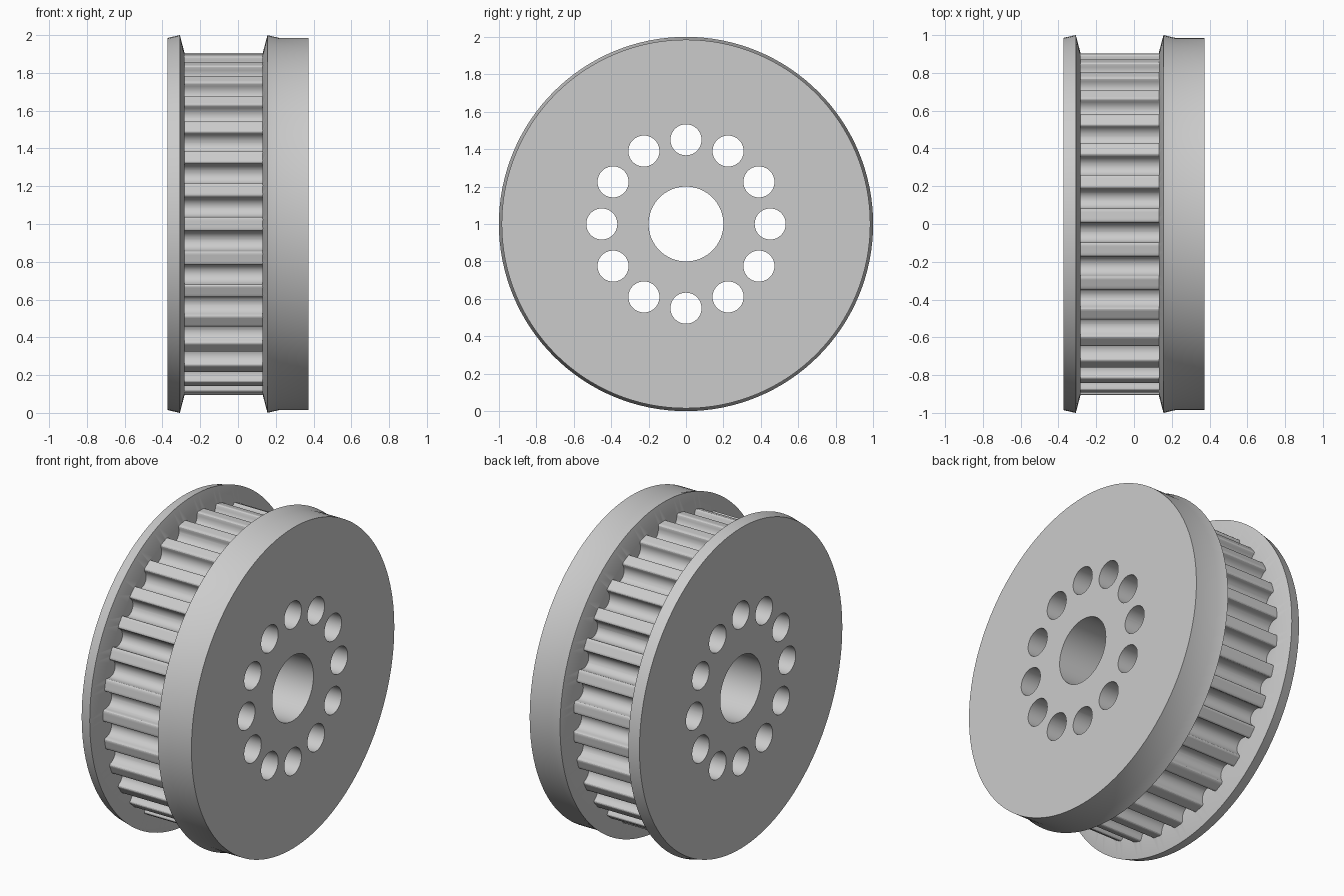
import bpy, bmesh, math
from math import sin, cos, pi

if "Cube" in bpy.data.objects:
    bpy.data.objects.remove(bpy.data.objects["Cube"])

TEETH = 31
TIP_R, DEPTH, GROOVE_R, ROUND_R = 0.905, 0.077, 0.054, 0.012
SEG = 128

metal = bpy.data.materials.new("light grey metal")
metal.diffuse_color = (0.6, 0.6, 0.6, 1)
metal.use_nodes = True
metal.node_tree.nodes["Principled BSDF"].inputs["Base Color"].default_value = metal.diffuse_color


def loft(name, rings, caps=True):
    """Skin a list of (x, [(y, z), ...]) rings along the axle."""
    bm = bmesh.new()
    loops = [[bm.verts.new((x, y, z)) for y, z in pts] for x, pts in rings]
    for a, b in zip(loops, loops[1:]):
        n = len(a)
        for i in range(n):
            j = (i + 1) % n
            bm.faces.new((a[i], a[j], b[j], b[i]))
    if caps:
        bm.faces.new(loops[0])
        bm.faces.new(loops[-1])
    bmesh.ops.recalc_face_normals(bm, faces=bm.faces)
    mesh = bpy.data.meshes.new(name)
    bm.to_mesh(mesh)
    bm.free()
    mesh.materials.append(metal)
    ob = bpy.data.objects.new(name, mesh)
    bpy.context.collection.objects.link(ob)
    return ob


def circle(r, n=SEG, cy=0, cz=1):
    return [(cy + r * cos(2 * pi * i / n), cz + r * sin(2 * pi * i / n)) for i in range(n)]


def toothed_outline():
    """Round-bottomed belt grooves with softened tooth corners."""
    half = []                                   # (sideways, depth) from groove centre outward
    for i in range(7):                          # rounded groove floor
        a = pi / 2 * i / 6
        half.append((GROOVE_R * sin(a), DEPTH - GROOVE_R + GROOVE_R * cos(a)))
    for i in range(4):                          # rounded tooth corner
        a = pi / 2 * i / 3
        half.append((GROOVE_R + ROUND_R * (1 - cos(a)), ROUND_R * (1 - sin(a))))
    groove = [(-s, d) for s, d in half[:0:-1]] + half
    pts = []
    for k in range(TEETH):
        mid = 2 * pi * k / TEETH                # one groove centred on +y
        for s, d in groove:
            a, r = mid + s / TIP_R, TIP_R - d
            pts.append((r * cos(a), 1 + r * sin(a)))
    return pts


# Pulley body: two flanges joined by a core
profile = [(-0.373, 0.985), (-0.308, 1.0), (-0.283, 0.905), (-0.283, 0.8),
           (0.131, 0.8), (0.131, 0.905), (0.156, 1.0), (0.218, 0.985), (0.373, 0.985)]
pulley = loft("pulley", [(x, circle(r)) for x, r in profile])

# Toothed belt ring between the flanges
outline = toothed_outline()
teeth = loft("belt_teeth", [(-0.31, outline), (0.16, outline)])

# Bore and ring of lightening holes
cutters = [loft("bore_cutter", [(x, circle(0.2, 64)) for x in (-1, 1)])]
for k in range(12):
    a = 2 * pi * k / 12
    ring = circle(0.083, 40, 0.45 * cos(a), 1 + 0.45 * sin(a))
    cutters.append(loft("hole_cutter", [(-1, ring), (1, ring)]))

for tool, op in [(teeth, 'UNION')] + [(c, 'DIFFERENCE') for c in cutters]:
    m = pulley.modifiers.new(op.lower(), 'BOOLEAN')
    m.operation, m.object, m.solver = op, tool, 'EXACT'

# Bake the cuts and remove the helpers
graph = bpy.context.evaluated_depsgraph_get()
baked = bpy.data.meshes.new_from_object(pulley.evaluated_get(graph))
pulley.modifiers.clear()
pulley.data = baked
for tool in [teeth] + cutters:
    bpy.data.objects.remove(tool)

bpy.context.view_layer.objects.active = pulley
pulley.select_set(True)
bpy.ops.object.shade_smooth_by_angle(angle=math.radians(30))
